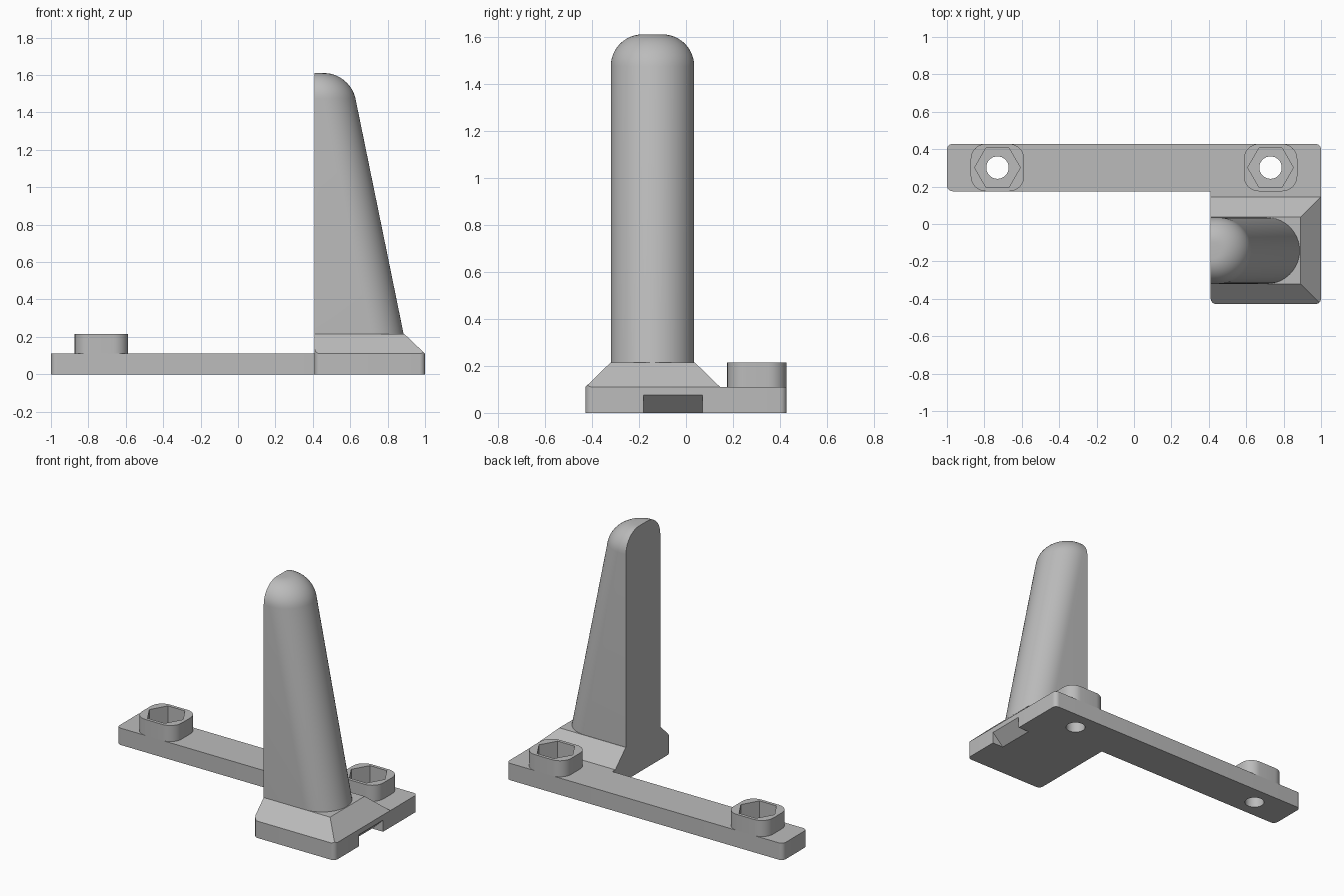
import bpy
import bmesh
from math import cos, sin, pi, radians
from mathutils import Vector

cube = bpy.data.objects.get("Cube")
if cube:
    bpy.data.objects.remove(cube, do_unlink=True)

GREY = (0.5, 0.5, 0.5, 1)
grey = bpy.data.materials.new("plain grey")
grey.use_nodes = True
grey.diffuse_color = GREY
grey.node_tree.nodes["Principled BSDF"].inputs["Base Color"].default_value = GREY

# Main dimensions
HALF_Y = 0.428
PLATE_TOP = 0.11
STEP_TOP = 0.215
POST_TOP = 1.61
BACK_X = 0.41
BAR_Y = 0.175
BOLT_Y = (BAR_Y + HALF_Y) / 2


def loft(name, rings):
    """Skin a stack of equal-length rings and cap both ends."""
    bm = bmesh.new()
    loops = [[bm.verts.new(p) for p in ring] for ring in rings]
    for low, high in zip(loops, loops[1:]):
        for i in range(len(low)):
            j = (i + 1) % len(low)
            bm.faces.new((low[i], low[j], high[j], high[i]))
    bm.faces.new(loops[0][::-1])
    bm.faces.new(loops[-1])
    bmesh.ops.recalc_face_normals(bm, faces=bm.faces)
    mesh = bpy.data.meshes.new(name)
    bm.to_mesh(mesh)
    bm.free()
    mesh.materials.append(grey)
    obj = bpy.data.objects.new(name, mesh)
    bpy.context.collection.objects.link(obj)
    return obj


def prism(name, outline, z0, z1):
    return loft(name, [[(x, y, z) for x, y in outline] for z in (z0, z1)])


def rounded(corners, steps=8):
    """Outline from (x, y, radius) right-angled corners."""
    points = []
    for i, (x, y, r) in enumerate(corners):
        c = Vector((x, y))
        if r == 0:
            points.append(c)
            continue
        a = (Vector(corners[i - 1][:2]) - c).normalized() * r
        b = (Vector(corners[(i + 1) % len(corners)][:2]) - c).normalized() * r
        for k in range(steps + 1):
            t = pi / 2 * k / steps
            points.append(c + a * (1 - sin(t)) + b * (1 - cos(t)))
    return points


def ring(x, y, r, sides):
    return [(x + r * cos(2 * pi * i / sides), y + r * sin(2 * pi * i / sides))
            for i in range(sides)]


def activate(obj):
    bpy.ops.object.select_all(action="DESELECT")
    obj.select_set(True)
    bpy.context.view_layer.objects.active = obj


def combine(obj, tool, operation="DIFFERENCE"):
    """Apply a boolean and discard the tool."""
    mod = obj.modifiers.new("boolean", "BOOLEAN")
    mod.operation = operation
    mod.solver = "EXACT"
    mod.object = tool
    activate(obj)
    bpy.ops.object.modifier_apply(modifier=mod.name)
    bpy.data.objects.remove(tool, do_unlink=True)


def smooth(obj):
    activate(obj)
    bpy.ops.object.shade_smooth_by_angle(angle=radians(28))


# L-shaped mounting plate
R = 0.03
outline = rounded([(-1, BAR_Y, R), (BACK_X, BAR_Y, 0), (BACK_X, -HALF_Y, R),
                   (1, -HALF_Y, R), (1, HALF_Y, R), (-1, HALF_Y, R)])
plate = prism("mounting_plate", outline, 0, PLATE_TOP)

# Bosses with hexagonal pockets and bolt holes
for side, x in (("right", -0.73), ("left", 0.73)):
    w = 0.143
    boss = prism(side + "_boss", rounded([
        (x - w, BAR_Y, 0.08), (x + w, BAR_Y, 0.08),
        (x + w, HALF_Y, 0.08), (x - w, HALF_Y, 0.08)]), PLATE_TOP, STEP_TOP)
    for part in (plate, boss):
        combine(part, prism("pocket_cutter", ring(x, BOLT_Y, 0.122, 6), 0.08, 0.3))
    combine(plate, prism("hole_cutter", ring(x, BOLT_Y, 0.06, 32), -0.1, 0.2))
    smooth(boss)

# Sloped pry notch under the outer edge
combine(plate, loft("notch_cutter", [
    [(0.91, y, -0.01), (1.02, y, -0.01), (1.02, y, 0.095)] for y in (-0.18, 0.07)]))
smooth(plate)

# Chamfered pedestal, trimmed to the plate's rounded corners
base = [(BACK_X, -HALF_Y), (1, -HALF_Y), (1, 0.145), (BACK_X, 0.145)]
top = [(BACK_X, -0.32), (0.89, -0.32), (0.89, 0.037), (BACK_X, 0.037)]
pedestal = loft("pedestal", [[(x, y, PLATE_TOP) for x, y in base],
                             [(x, y, STEP_TOP) for x, y in top]])
combine(pedestal, prism("corner_trim", outline, 0, 0.4), "INTERSECT")
smooth(pedestal)

# Tapered post: flat back, half-round outer side, filleted top
POST_Y, POST_R, FILLET = -0.1425, 0.1775, 0.135


def post_ring(z, inset):
    r = POST_R - inset
    cx = 0.708 - 0.2045 * (z - STEP_TOP)
    arc = [(cx + r * cos(t), POST_Y + r * sin(t), z)
           for t in (pi * (k / 32 - 0.5) for k in range(33))]
    return [(BACK_X, POST_Y - r, z)] + arc + [(BACK_X, POST_Y + r, z)]


rings = [post_ring(STEP_TOP, 0)]
for k in range(13):
    t = pi / 2 * k / 12
    rings.append(post_ring(POST_TOP - FILLET * (1 - sin(t)), FILLET * (1 - cos(t))))
post = loft("post", rings)
smooth(post)
